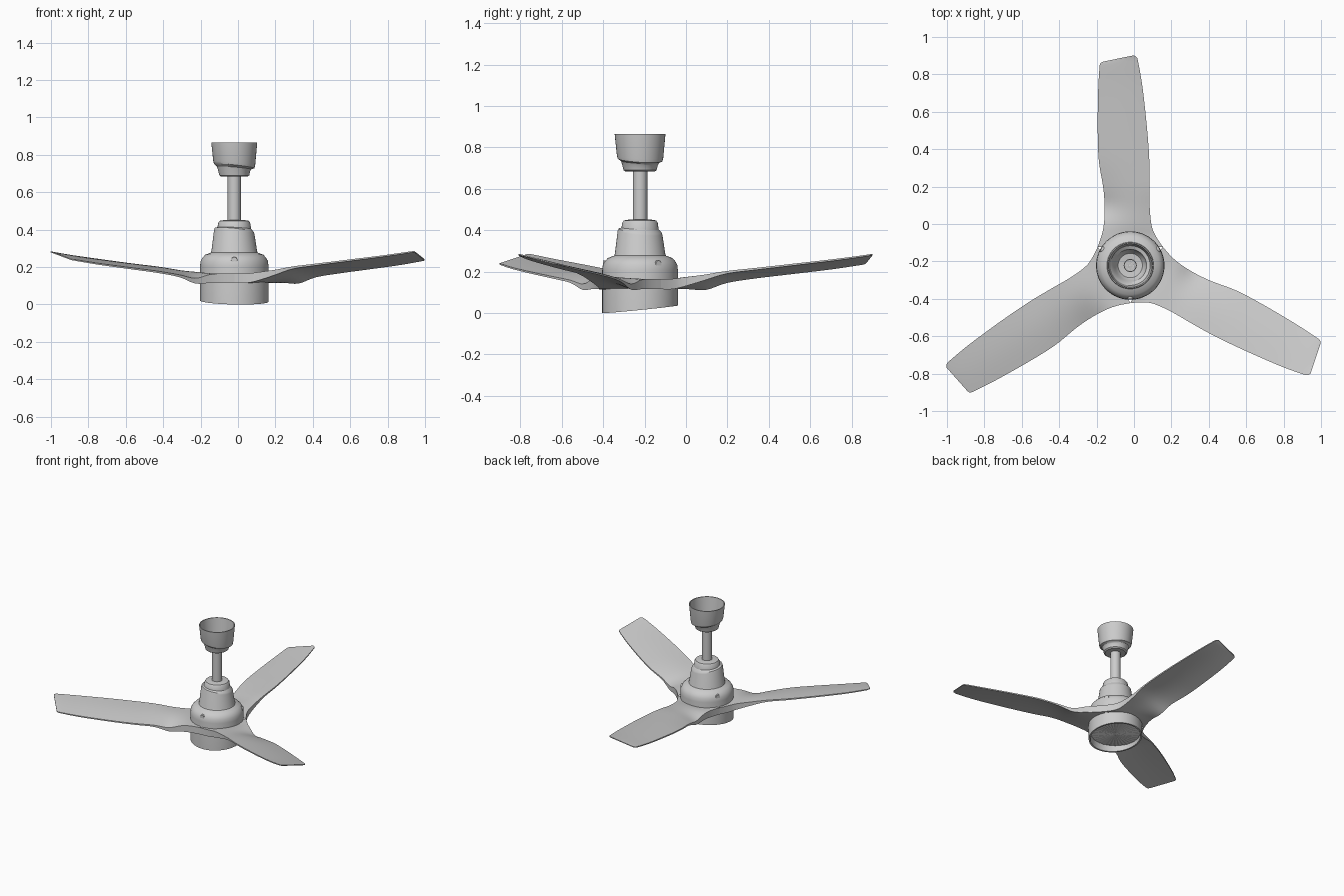
import bpy, bmesh, math
from mathutils import Matrix, Vector

if "Cube" in bpy.data.objects:
    bpy.data.objects.remove(bpy.data.objects["Cube"])

HUB = Vector((-0.02, -0.222, 0))


def finish(bm, name, angle=30, smooth=True):
    bmesh.ops.recalc_face_normals(bm, faces=bm.faces)
    me = bpy.data.meshes.new(name)
    bm.to_mesh(me)
    bm.free()
    if smooth:
        me.shade_smooth()
        me.set_sharp_from_angle(angle=math.radians(angle))
    return add(name, me)


def add(name, me, turn=0):
    ob = bpy.data.objects.new(name, me)
    ob.location = HUB
    ob.rotation_euler.z = turn
    bpy.context.collection.objects.link(ob)
    return ob


def lathe(name, profile, seg=64):
    """Revolve (radius, z[, x slope, y slope]) rings; slopes tilt a ring."""
    bm = bmesh.new()
    rings = []
    for p in profile:
        r, z, sx, sy = (*p, 0, 0)[:4] if len(p) == 2 else p
        ring = []
        for i in range(seg):
            a = 2 * math.pi * i / seg
            x, y = r * math.cos(a), r * math.sin(a)
            ring.append(bm.verts.new((x, y, z + sx * x + sy * y)))
        rings.append(ring)
    for a, b in zip(rings, rings[1:]):
        for i in range(seg):
            j = (i + 1) % seg
            bm.faces.new((a[i], a[j], b[j], b[i]))
    return finish(bm, name)


# Motor housing: tilted bottom rim, shoulder, cone and collar
lathe("motor_housing", [
    (0.168, 0.05), (0.172, 0.018, -0.02, 0.1), (0.183, 0.018, -0.02, 0.1),
    (0.183, 0.205), (0.18, 0.232), (0.17, 0.25), (0.155, 0.266), (0.125, 0.277),
    (0.122, 0.285), (0.108, 0.388, -0.1, -0.09), (0.104, 0.398, -0.1, -0.09),
    (0.09, 0.408, -0.05, -0.05), (0.085, 0.437), (0.078, 0.447), (0.05, 0.452),
    (0.03, 0.452)])

# Down rod, open at the top
lathe("down_rod", [(0.035, 0.44), (0.035, 0.71), (0.03, 0.71), (0.03, 0.66)], 32)

# Ceiling canopy: hollow cup with a stepped neck
lathe("ceiling_canopy", [
    (0.034, 0.683), (0.07, 0.683), (0.08, 0.69), (0.086, 0.715),
    (0.092, 0.73, -0.08, -0.05), (0.108, 0.74, -0.11, -0.06),
    (0.112, 0.755, -0.08, -0.05), (0.123, 0.866), (0.117, 0.866),
    (0.106, 0.757, -0.08, -0.05), (0.087, 0.742), (0.08, 0.715),
    (0.065, 0.695), (0.034, 0.692)])

# Fluted lens recessed in the bottom
bm = bmesh.new()
N = 72
mid = bm.verts.new((0, 0, 0.045))
inner, outer = [[bm.verts.new((r * math.cos(2 * math.pi * i / N), r * math.sin(2 * math.pi * i / N),
                               z + d * (i % 2))) for i in range(N)]
                for r, z, d in ((0.04, 0.045, 0.001), (0.17, 0.048, 0.004))]
for i in range(N):
    j = (i + 1) % N
    bm.faces.new((mid, inner[j], inner[i]))
    bm.faces.new((inner[i], inner[j], outer[j], outer[i]))
finish(bm, "lens", smooth=False)

# Three screws on the shoulder
bm = bmesh.new()
bmesh.ops.create_cone(bm, cap_ends=True, segments=20, radius1=0.019, radius2=0.016, depth=0.04,
                      matrix=Matrix.Translation((0, -0.16, 0.237)) @ Matrix.Rotation(math.pi / 2, 4, 'X'))
screw = finish(bm, "screw_1")
for k in (1, 2):
    add(f"screw_{k + 1}", screw.data, k * 2 * math.pi / 3)

# Blade stations: left x, y, right x, y, left z, right z, thickness, camber
STATIONS = [
    (-0.174, 0.10, 0.174, 0.10, 0.165, 0.165, 0.050, 0.0),
    (-0.152, 0.165, 0.138, 0.155, 0.165, 0.165, 0.050, 0.0),
    (-0.140, 0.23, 0.115, 0.21, 0.160, 0.172, 0.045, 0.006),
    (-0.137, 0.32, 0.104, 0.31, 0.140, 0.185, 0.028, 0.014),
    (-0.145, 0.42, 0.104, 0.42, 0.158, 0.203, 0.013, 0.010),
    (-0.168, 0.56, 0.102, 0.56, 0.177, 0.218, 0.010, 0.008),
    (-0.174, 0.72, 0.090, 0.73, 0.195, 0.237, 0.009, 0.006),
    (-0.172, 0.92, 0.066, 0.95, 0.218, 0.262, 0.008, 0.004),
    (-0.165, 1.05, 0.043, 1.085, 0.236, 0.280, 0.007, 0.002),
    (-0.160, 1.08, 0.035, 1.112, 0.240, 0.284, 0.006, 0.001),
    (-0.145, 1.09, 0.020, 1.124, 0.243, 0.285, 0.006, 0.0)]


def spline(rows, steps=4):
    out = []
    for i in range(len(rows) - 1):
        p = [rows[min(max(i + k, 0), len(rows) - 1)] for k in (-1, 0, 1, 2)]
        for s in range(steps):
            t = s / steps
            out.append([0.5 * (2 * b + (c - a) * t + (2 * a - 5 * b + 4 * c - d) * t * t
                               + (3 * b - a - 3 * c + d) * t ** 3) for a, b, c, d in zip(*p)])
    return out + [rows[-1]]


# Blade: twisted, tapering loft whose thick root flows into its neighbours
bm = bmesh.new()
COLS = 10
loops = []
for xl, yl, xr, yr, zl, zr, th, cam in spline(STATIONS):
    top, low = [], []
    for c in range(COLS + 1):
        u = c / COLS
        x, y = xl + (xr - xl) * u, yl + (yr - yl) * u
        z = zl + (zr - zl) * u + cam * math.sin(math.pi * u)
        top.append(bm.verts.new((x, y, z)))
        low.append(bm.verts.new((x, y, z - th)))
    loops.append(top + low[::-1])
for a, b in zip(loops, loops[1:]):
    for i in range(len(a)):
        j = (i + 1) % len(a)
        bm.faces.new((a[i], a[j], b[j], b[i]))
tip = loops[-1]
for i in range(COLS):
    bm.faces.new((tip[i], tip[i + 1], tip[-2 - i], tip[-1 - i]))
blade = finish(bm, "blade_1", 40)
for k in (1, 2):
    add(f"blade_{k + 1}", blade.data, k * 2 * math.pi / 3)
